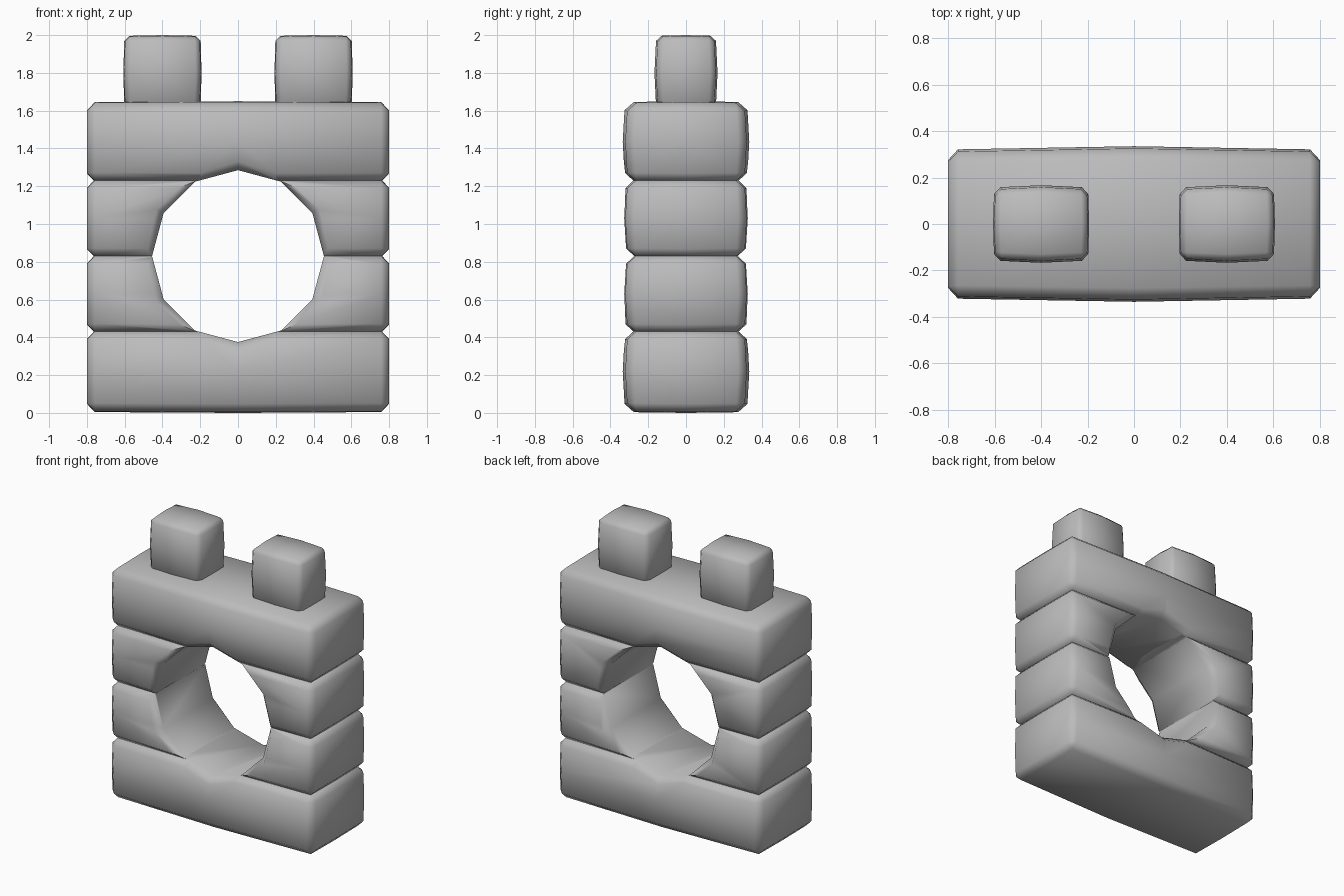
import bpy, bmesh, math
from mathutils import Vector

cube = bpy.data.objects.get("Cube")
if cube:
    bpy.data.objects.remove(cube)

grey = bpy.data.materials.new("stone_grey")
grey.use_nodes = True
COLOUR = (0.5, 0.5, 0.5, 1)
grey.diffuse_color = COLOUR
grey.node_tree.nodes["Principled BSDF"].inputs["Base Color"].default_value = COLOUR


def add_object(name, bm, location=(0, 0, 0)):
    bmesh.ops.recalc_face_normals(bm, faces=bm.faces)
    mesh = bpy.data.meshes.new(name)
    bm.to_mesh(mesh)
    bm.free()
    mesh.materials.append(grey)
    obj = bpy.data.objects.new(name, mesh)
    obj.location = location
    bpy.context.collection.objects.link(obj)
    return obj


def puffed_box(name, centre, half, bevel, puff):
    """Chamfered box whose sides swell towards their middles."""
    bm = bmesh.new()
    bmesh.ops.create_cube(bm, size=2)
    bmesh.ops.scale(bm, vec=half, verts=bm.verts)
    bmesh.ops.bevel(bm, geom=bm.edges[:], offset=bevel, segments=1, affect='EDGES')
    for axis in range(3):
        normal = Vector((0, 0, 0))
        normal[axis] = 1
        bmesh.ops.bisect_plane(bm, geom=bm.verts[:] + bm.edges[:] + bm.faces[:],
                               plane_co=(0, 0, 0), plane_no=normal)
    for v in bm.verts:
        t = [v.co[i] / half[i] for i in range(3)]
        for i in range(3):
            swell = 1 - (t[i - 1] ** 2 + t[i - 2] ** 2) / 2
            v.co[i] += t[i] * puff[i] * swell
    return add_object(name, bm, centre)


def hole_cutter(radius, centre_z, sides=12):
    """Twelve-sided tunnel along y with flared mouths."""
    bm = bmesh.new()
    rings = []
    for y, r in ((-0.5, radius + 0.2), (-0.28, radius), (0.28, radius), (0.5, radius + 0.2)):
        angles = [2 * math.pi * k / sides for k in range(sides)]
        rings.append([bm.verts.new((r * math.cos(a), y, r * math.sin(a))) for a in angles])
    for a, b in zip(rings, rings[1:]):
        for k in range(sides):
            n = (k + 1) % sides
            bm.faces.new((a[k], a[n], b[n], b[k]))
    bm.faces.new(rings[0])
    bm.faces.new(rings[-1])
    obj = add_object("hole_cutter", bm, (0, 0, centre_z))
    obj.hide_render = True
    return obj


# Four stacked slabs
levels = [0.01, 0.43, 0.83, 1.23, 1.64]
names = ["bottom_slab", "lower_middle_slab", "upper_middle_slab", "top_slab"]
slabs = []
for name, low, high in zip(names, levels, levels[1:]):
    slabs.append(puffed_box(name, (0, 0, (low + high) / 2),
                            (0.8, 0.305, (high - low) / 2), 0.042, (0, 0.03, 0.01)))

# Round opening through all slabs
cutter = hole_cutter(0.455, 0.83)
for slab in slabs:
    cut = slab.modifiers.new("opening", 'BOOLEAN')
    cut.operation = 'DIFFERENCE'
    cut.solver = 'EXACT'
    cut.object = cutter
    bpy.ops.object.select_all(action='DESELECT')
    slab.select_set(True)
    bpy.context.view_layer.objects.active = slab
    bpy.ops.object.modifier_apply(modifier="opening")
bpy.data.objects.remove(cutter)

# Two studs on top
studs = [puffed_box(name, (x, 0, 1.8), (0.195, 0.145, 0.19), 0.025, (0.012, 0.022, 0.01))
         for name, x in (("left_stud", 0.4), ("right_stud", -0.4))]

# Soft shading
bpy.ops.object.select_all(action='DESELECT')
for obj in slabs + studs:
    obj.select_set(True)
bpy.context.view_layer.objects.active = slabs[0]
bpy.ops.object.shade_smooth_by_angle(angle=math.radians(62))
